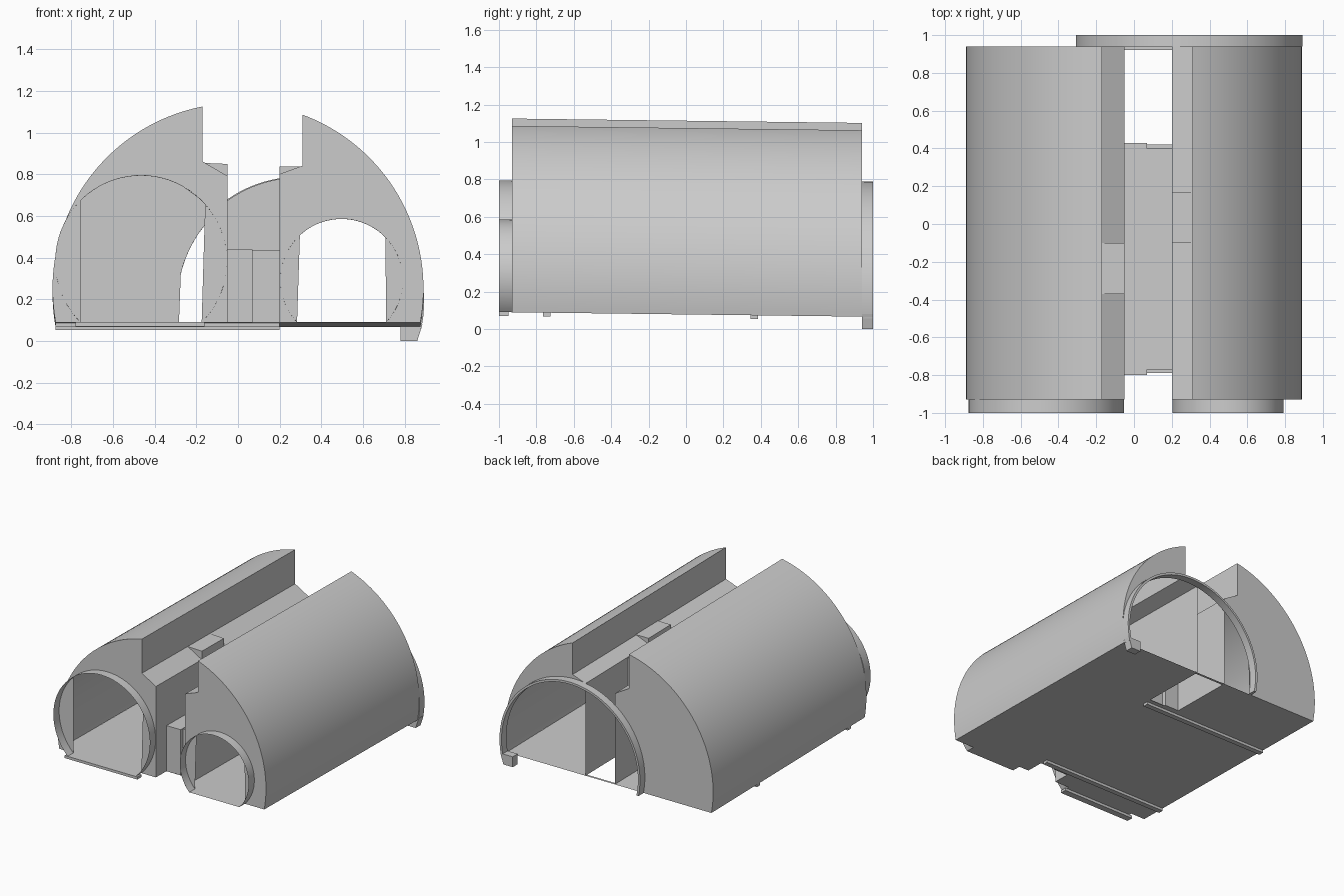
import bpy, bmesh, math

if "Cube" in bpy.data.objects:
    bpy.data.objects.remove(bpy.data.objects["Cube"])

TILT = 0.0125          # the body drops slightly towards the back
Y0, Y1 = -0.93, 0.94   # body ends
FLOOR = 0.078


def finish(name, bm, tilt=True):
    if tilt:
        for v in bm.verts:
            v.co.z -= TILT * v.co.y
    me = bpy.data.meshes.new(name)
    bm.to_mesh(me)
    bm.free()
    ob = bpy.data.objects.new(name, me)
    bpy.context.collection.objects.link(ob)
    bpy.ops.object.select_all(action='DESELECT')
    ob.select_set(True)
    bpy.context.view_layer.objects.active = ob
    bpy.ops.object.shade_smooth_by_angle(angle=math.radians(30))
    return ob


def arc(cx, cz, r, a0, a1, n=40):
    return [(cx + r * math.cos(a0 + (a1 - a0) * i / n),
             cz + r * math.sin(a0 + (a1 - a0) * i / n)) for i in range(n + 1)]


def sheet(name, pts, y, tilt=True):
    """Flat wall in the xz plane."""
    bm = bmesh.new()
    bm.faces.new([bm.verts.new((x, y, z)) for x, z in pts])
    bmesh.ops.triangulate(bm, faces=bm.faces[:])
    return finish(name, bm, tilt)


def strip(name, pts, ya, yb, closed=False, caps=False, tilt=True):
    """Profile in xz swept along y."""
    bm = bmesh.new()
    a = [bm.verts.new((x, ya, z)) for x, z in pts]
    b = [bm.verts.new((x, yb, z)) for x, z in pts]
    n = len(pts)
    for i in range(n if closed else n - 1):
        j = (i + 1) % n
        bm.faces.new((a[i], a[j], b[j], b[i]))
    if caps:
        bm.faces.new(a)
        bm.faces.new(b[::-1])
    bmesh.ops.recalc_face_normals(bm, faces=bm.faces[:])
    return finish(name, bm, tilt)


def box(name, x0, x1, y0, y1, z0, z1, tilt=True):
    return strip(name, [(x0, z0), (x1, z0), (x1, z1), (x0, z1)], y0, y1, True, True, tilt)


# Outer skin profiles: big circle around (0, R_Z)
R, R_Z = 0.89, 0.24


def ang(x):
    return math.acos(x / R)


low = math.asin((FLOOR - R_Z) / R)
left_outer = arc(0, R_Z, R, math.pi - low, ang(-0.17))
right_outer = arc(0, R_Z, R, low, ang(0.31))
left_ledge = [(-0.17, 0.85), (-0.05, 0.78)]
right_ledge = [(0.31, 0.83), (0.2, 0.79)]

strip("left_vault", left_outer, Y0, Y1)
strip("right_vault", right_outer, Y0, Y1)
strip("left_inner_wall", [left_outer[-1]] + left_ledge + [(-0.05, FLOOR)], Y0, Y1)
strip("right_inner_wall", [right_outer[-1]] + right_ledge + [(0.2, FLOOR)], Y0, Y1)


# Front walls with tunnel mouths open at the floor
def mouth(cx, cz, r):
    a = math.asin((FLOOR - cz) / r)
    return arc(cx, cz, r, a, math.pi - a, 56)


left_mouth = mouth(-0.465, 0.37, 0.412)
right_mouth = mouth(0.497, 0.28, 0.294)
sheet("left_front_wall", left_outer + left_ledge + [(-0.05, FLOOR)] + left_mouth, Y0)
sheet("right_front_wall", right_outer + right_ledge + [(0.2, FLOOR)] + right_mouth[::-1], Y0)
for side, m in (("left", left_mouth), ("right", right_mouth)):
    strip(side + "_front_collar", m, -1, Y0, closed=True)

# Back walls around the wide arch
AX, AZ, AR = 0.293, 0.2, 0.59


def arch_angle(x):
    return math.acos((x - AX) / AR)


foot_a = math.pi - math.asin((FLOOR - AZ) / AR)
sheet("left_back_wall", left_outer + left_ledge
      + arc(AX, AZ, AR, arch_angle(-0.05), foot_a), Y1)
sheet("right_back_wall", right_outer[8:] + right_ledge
      + arc(AX, AZ, AR, arch_angle(0.2), 0.12), Y1)

# Back arch collar with a foot reaching the ground
strip("back_arch", arc(AX, AZ, 0.6, -0.22, foot_a, 64)
      + arc(AX, AZ, 0.583, foot_a, -0.22, 64), Y1, 1, True, True)
strip("arch_foot", [(0.78, 0), (0.86, 0), (0.885, 0.08), (0.78, 0.08)],
      Y1, 1, True, True, tilt=False)

# Floor panels, open at both ends of the central trough
bm = bmesh.new()
for x0, x1, y0, y1 in ((-0.875, -0.05, Y0, Y1), (0.2, 0.875, Y0, Y1), (-0.05, 0.2, -0.79, 0.42),
                       (-0.05, 0.2, 0.92, 0.94)):
    bm.faces.new([bm.verts.new((x, y, FLOOR))
                  for x, y in ((x0, y0), (x1, y0), (x1, y1), (x0, y1))])
finish("floor", bm)

# Ribs under the floor
for i, y in enumerate((-0.745, 0.365)):
    box(f"floor_rib_{i}", -0.875, 0.2, y - 0.02, y + 0.02, FLOOR - 0.02, FLOOR)
box("front_sill", -0.78, -0.16, -1, -0.95, FLOOR - 0.02, FLOOR)

# Central trough blocks and the end wall behind them
box("trough_block_left", -0.05, 0.07, -0.8, 0.43, FLOOR, 0.43)
box("trough_block_right", 0.07, 0.2, -0.77, 0.40, FLOOR, 0.425)
sheet("trough_end_wall", [(-0.05, 0.42), (0.2, 0.42)]
      + arc(AX, AZ, AR, arch_angle(0.2), arch_angle(-0.05), 10), 0.42)

# Level pads on the sloping ledges
strip("left_ledge_pad", [(-0.17, 0.85), (-0.05, 0.845), (-0.05, 0.78)],
      -0.37, -0.1, True, True)
strip("right_ledge_pad", [(0.31, 0.835), (0.2, 0.835), (0.2, 0.79)],
      -0.1, 0.17, True, True)
